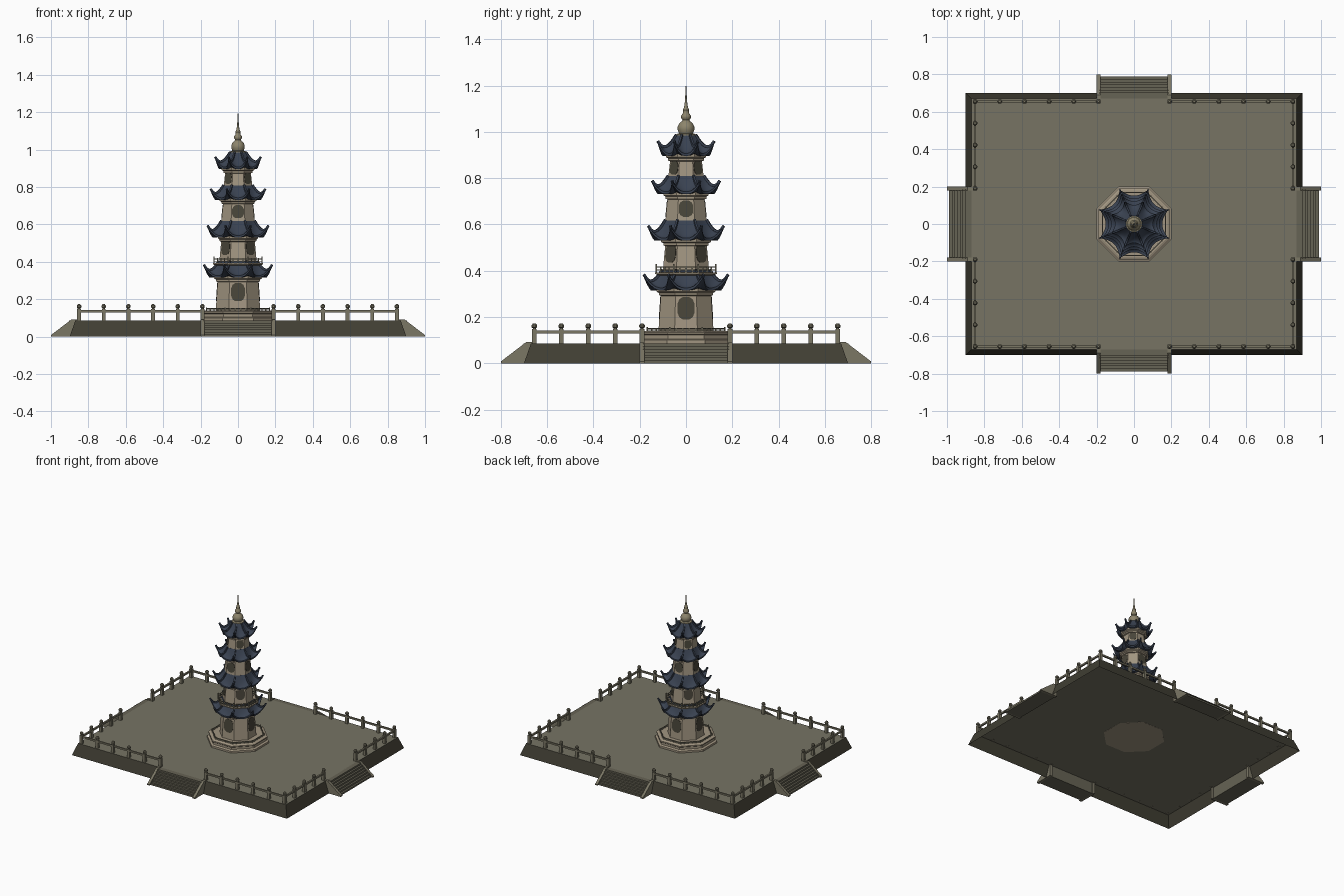
import bpy, bmesh, math
from mathutils import Vector, Matrix

if "Cube" in bpy.data.objects:
    bpy.data.objects.remove(bpy.data.objects["Cube"])

def mat(name, r, g, b):
    m = bpy.data.materials.new(name)
    m.diffuse_color = [(c / 255) ** 2.2 for c in (r, g, b)] + [1]
    m.use_nodes = True
    m.node_tree.nodes["Principled BSDF"].inputs["Base Color"].default_value = m.diffuse_color
    return m

PAVING = mat("paving stone", 118, 115, 100)
DARK = mat("dark platform stone", 66, 64, 54)
STEP = mat("stair stone", 102, 99, 85)
RAIL = mat("railing stone", 122, 118, 101)
WALL = mat("pale wall", 160, 148, 128)
TILE = mat("blue grey roof tile", 60, 68, 82)
HOLE = mat("dark window", 74, 71, 60)
GOLD = mat("finial stone", 140, 132, 108)
C8 = math.cos(math.pi / 8)

def finish(name, bm, mats, smooth=None, fix=True):
    if fix:
        bmesh.ops.recalc_face_normals(bm, faces=bm.faces)
    me = bpy.data.meshes.new(name)
    bm.to_mesh(me)
    bm.free()
    for m in mats:
        me.materials.append(m)
    ob = bpy.data.objects.new(name, me)
    bpy.context.collection.objects.link(ob)
    if smooth:
        bpy.ops.object.select_all(action='DESELECT')
        ob.select_set(True)
        bpy.context.view_layer.objects.active = ob
        bpy.ops.object.shade_smooth_by_angle(angle=math.radians(smooth))
    return ob

def loft(bm, prof, n, cx=0, cy=0):
    """Stack of regular n-gons given as (apothem, z), flat sides facing the axes."""
    k = math.cos(math.pi / n)
    rings = []
    for a, z in prof:
        rings.append([bm.verts.new((cx + a / k * math.cos((i + .5) * math.tau / n),
                                    cy + a / k * math.sin((i + .5) * math.tau / n), z)) for i in range(n)])
    for r, s in zip(rings, rings[1:]):
        for i in range(n):
            bm.faces.new((r[i], r[(i + 1) % n], s[(i + 1) % n], s[i]))
    bm.faces.new(rings[0][::-1])
    bm.faces.new(rings[-1])

def bar(bm, p, q, w, h):
    p, q = Vector(p), Vector(q)
    d = q - p
    m = Matrix.Translation((p + q) / 2) @ d.to_track_quat('X', 'Z').to_matrix().to_4x4()
    bmesh.ops.create_cube(bm, size=1, matrix=m @ Matrix.Diagonal((d.length, w, h, 1)))

def slab(bm, pts, x0, x1, turn, h):
    """Profile (outward distance, z) extruded sideways and turned to one platform side."""
    rot = Matrix.Rotation(turn, 3, 'Z')
    a, b = ([bm.verts.new(rot @ Vector((x, -(h + d), z))) for d, z in pts] for x in (x0, x1))
    n = len(pts)
    for i in range(n):
        bm.faces.new((a[i], a[(i + 1) % n], b[(i + 1) % n], b[i]))
    bm.faces.new(a)
    bm.faces.new(b[::-1])

# Platform: sloped sides, open underneath
H = 0.086
bm = bmesh.new()
lo, hi = ([bm.verts.new((sx * x, sy * y, z)) for sx, sy in ((-1, -1), (1, -1), (1, 1), (-1, 1))]
          for x, y, z in ((.9, .7, 0), (.87, .67, H)))
for i in range(4):
    j = (i + 1) % 4
    bm.faces.new((lo[i], lo[j], hi[j], hi[i])).material_index = 1
bm.faces.new(hi)
finish("platform", bm, [PAVING, DARK], fix=False)

# Stairs with sloping side slabs on all four sides
steps, cheeks = bmesh.new(), bmesh.new()
N = 7
for k in range(4):
    h = .67 if k % 2 == 0 else .87
    pts = [(-.005, 0), (-.005, H)]
    for i in range(N):
        d, z = .018 + (i + 1) * .1 / N, H * (1 - i / N)
        pts += [(d, z), (d, z - H / N)]
    slab(steps, pts, -.185, .185, k * math.pi / 2, h)
    for s in (-1, 1):
        slab(cheeks, [(-.012, 0), (-.012, H + .006), (.02, H + .006), (.13, .008), (.13, 0)],
             s * .2, s * .18, k * math.pi / 2, h)
finish("stairs", steps, [STEP])
finish("stair_side_slabs", cheeks, [RAIL])

# Terrace railing: posts with caps, one rail per run
posts, rails = bmesh.new(), bmesh.new()
spots = set()
for sx in (-1, 1):
    for sy in (-1, 1):
        spots |= {(round(sx * (.19 + .132 * i), 3), sy * .655) for i in range(6)}
        spots |= {(sx * .85, round(sy * (.19 + .11625 * i), 3)) for i in range(5)}
        bar(rails, (sx * .19, sy * .655, .136), (sx * .85, sy * .655, .136), .012, .012)
        bar(rails, (sx * .85, sy * .19, .136), (sx * .85, sy * .655, .136), .012, .012)
for x, y in spots:
    loft(posts, [(.01, H - .001), (.01, .148)], 4, x, y)
    loft(posts, [(.007, .148), (.007, .152), (.012, .156), (.012, .165), (.006, .173)], 8, x, y)
finish("railing_posts", posts, [RAIL])
finish("railing_bars", rails, [RAIL])

# Octagonal pagoda base
bm = bmesh.new()
loft(bm, [(.2, H - .001), (.2, .1), (.186, .106), (.186, .122), (.192, .127), (.192, .134), (.178, .14)], 8)
finish("pagoda_base", bm, [WALL])

def ring_rail(name, a, z, h, per_side):
    """Low octagonal balustrade."""
    bm = bmesh.new()
    c = [Vector((a / C8 * math.cos((i + .5) * math.pi / 4), a / C8 * math.sin((i + .5) * math.pi / 4), z))
         for i in range(8)]
    up = Vector((0, 0, h))
    for i in range(8):
        p, q = c[i], c[(i + 1) % 8]
        bar(bm, p + up * .8, q + up * .8, .005, .005)
        bar(bm, p + up * .35, q + up * .35, .004, .004)
        for j in range(per_side):
            b = p.lerp(q, j / per_side)
            loft(bm, [(.0035, z), (.0035, z + h * (1.25 if j == 0 else .9))], 4, b.x, b.y)
    finish(name, bm, [RAIL])

ring_rail("base_balustrade", .168, .139, .014, 5)
ring_rail("balcony_balustrade", .128, .392, .03, 4)
bm = bmesh.new()
loft(bm, [(.10, .375), (.134, .386), (.134, .393), (.10, .394)], 8)
finish("balcony_floor", bm, [WALL])

def roof(name, tip, z_mid, z_tip, z_top, r_top, r_in):
    """Eight-sided roof with concave slopes and upturned corners."""
    def pt(k, u, v):
        s = abs(2 * u - 1)
        a, b = ((i + .5) * math.pi / 4 for i in (k, k + 1))
        d = Vector((math.cos(a), math.sin(a), 0)).lerp(Vector((math.cos(b), math.sin(b), 0)), u) / C8
        r = r_top + (tip * (1 - .17 * (1 - s ** 2.2)) - r_top) * v
        p = d * r
        p.z = z_top + (z_mid - z_top) * (1 - (1 - v) ** 1.7) + (z_tip - z_mid) * s ** 3 * v ** 3
        return p
    U, V = 8, 7
    bm, ridge = bmesh.new(), bmesh.new()
    cols = []
    for k in range(8):
        for i in range(U):
            col = [pt(k, i / U, j / V) for j in range(V + 1)]
            e = col[-1]
            edge = e - Vector((0, 0, .011))
            inner = pt(k, i / U, 0) * (r_in / r_top)
            inner.z = z_mid - .004
            mid = edge.lerp(inner, .5)
            mid.z = z_mid - .008 + (edge.z - z_mid) * .25
            cols.append([bm.verts.new(p) for p in col + [edge, mid, inner]])
        for j in range(V):
            bar(ridge, pt(k, 0, j / V) + Vector((0, 0, .002)), pt(k, 0, (j + 1) / V) + Vector((0, 0, .002)),
                .009, .011)
    n = len(cols)
    for i in range(n):
        a, b = cols[i], cols[(i + 1) % n]
        for j in range(len(a) - 1):
            bm.faces.new((a[j], a[j + 1], b[j + 1], b[j]))
    bm.faces.new([c[0] for c in cols])
    finish(name, bm, [TILE], 35)
    finish(name + "_ridges", ridge, [TILE])

# Storeys: wall bottom/top z, wall half widths, roof tip, tip z, roof top z, roof top half width,
# window centre z, half width, half height
storeys = [(.139, .322, .119, .109, .182, .382, .403, .102, .238, .038, .05),
           (.39, .537, .101, .09, .163, .592, .618, .089, .475, .032, .04),
           (.605, .738, .09, .08, .146, .787, .809, .077, .668, .032, .036),
           (.8, .903, .077, .069, .122, .958, .985, .042, .845, .025, .03)]
for n, (z0, z1, a0, a1, tip, zt, ztop, rt, wz, ww, wh) in enumerate(storeys):
    bm = bmesh.new()
    zc = z1 - .03
    loft(bm, [(a0, z0), (a1, zc), (a1 + .008, zc + .003), (a1 + .008, zc + .012),
              (a1 + .018, zc + .018), (a1 + .018, z1 + .002)], 8)
    finish(f"storey_{n + 1}_wall", bm, [WALL])
    roof(f"storey_{n + 1}_roof", tip, z1 + .004, zt, ztop, rt, a1)
    # Rounded dark openings alternate between straight and diagonal faces
    bm = bmesh.new()
    for k in range(4):
        rot = Matrix.Rotation((k + .5 * (n % 2)) * math.pi / 2, 3, 'Z')
        layers = []
        for off in (-.003, .002):
            ring = []
            for i in range(12):
                t = (i + .5) * math.tau / 12
                c, s = math.cos(t), math.sin(t)
                x, z = (math.copysign(abs(f) ** .75, f) for f in (c, s))
                z = wz + wh * z
                a = a0 + (a1 - a0) * (z - z0) / (zc - z0)
                ring.append(bm.verts.new(rot @ Vector((ww * x, -(a + off), z))))
            layers.append(ring)
        p, q = layers
        for i in range(12):
            bm.faces.new((p[i], p[(i + 1) % 12], q[(i + 1) % 12], q[i]))
        bm.faces.new(p[::-1])
        bm.faces.new(q)
    finish(f"storey_{n + 1}_windows", bm, [HOLE])

# Finial
bm = bmesh.new()
loft(bm, [(.042, .98), (.042, .99), (.03, .994), (.036, 1.008), (.036, 1.022), (.03, 1.036), (.018, 1.046),
          (.015, 1.052), (.021, 1.06), (.021, 1.07), (.014, 1.08), (.012, 1.088), (.014, 1.094),
          (.008, 1.108), (.005, 1.13), (.003, 1.16), (.001, 1.2)], 16)
finish("finial", bm, [GOLD], 40)
